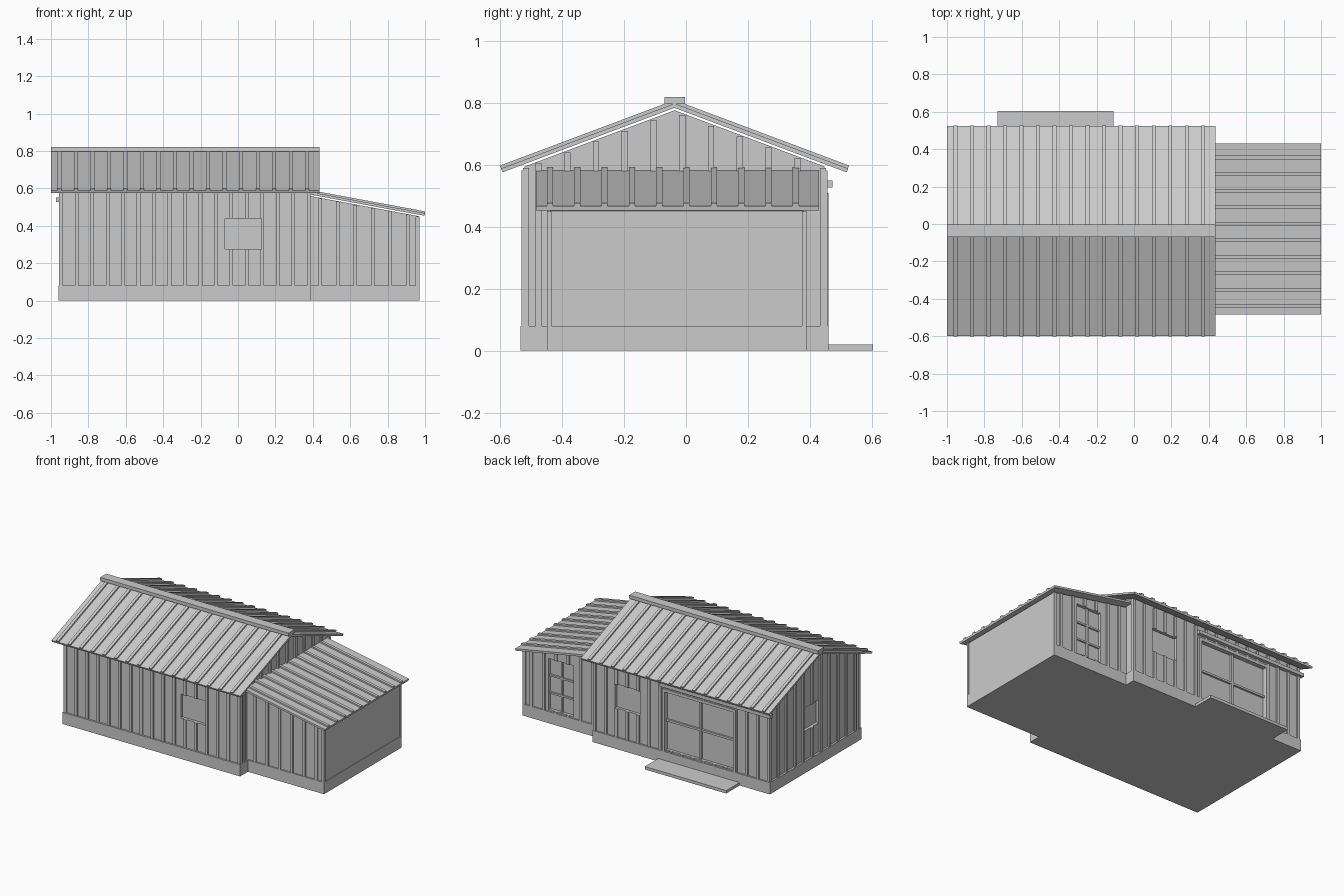
import bpy, bmesh

if "Cube" in bpy.data.objects:
    bpy.data.objects.remove(bpy.data.objects["Cube"])

YC = -0.037          # ridge line position
GABLE = 0.375        # main roof slope
LEAN = 0.1855        # annex roof slope


def add_prism(bm, profile, axis, a, b):
    """Extrude a 2D profile along axis: 'x' uses (y,z), 'y' uses (x,z)."""
    def pt(p, t):
        return (t, p[0], p[1]) if axis == 'x' else (p[0], t, p[1])
    lo = [bm.verts.new(pt(p, a)) for p in profile]
    hi = [bm.verts.new(pt(p, b)) for p in profile]
    n = len(profile)
    bm.faces.new(lo)
    bm.faces.new(hi[::-1])
    for i in range(n):
        j = (i + 1) % n
        bm.faces.new((lo[i], hi[i], hi[j], lo[j]))


def add_box(bm, x0, x1, y0, y1, z0, z1):
    add_prism(bm, [(x0, z0), (x1, z0), (x1, z1), (x0, z1)], 'y', y0, y1)


def finish(bm, name):
    bmesh.ops.recalc_face_normals(bm, faces=bm.faces[:])
    me = bpy.data.meshes.new(name)
    bm.to_mesh(me)
    bm.free()
    ob = bpy.data.objects.new(name, me)
    bpy.context.scene.collection.objects.link(ob)
    return ob


def boxes(name, items):
    bm = bmesh.new()
    for it in items:
        add_box(bm, *it)
    return finish(bm, name)


def prisms(name, profile, axis, spans):
    bm = bmesh.new()
    for a, b in spans:
        add_prism(bm, profile, axis, a, b)
    return finish(bm, name)


def series(a, b, n):
    return [a + (b - a) * i / (n - 1) for i in range(n)]


# foundations and step
boxes("main_foundation", [(-0.96, 0.39, -0.535, 0.46, 0, 0.08)])
boxes("annex_foundation", [(0.38, 0.97, -0.45, 0.39, 0, 0.08)])
boxes("back_step", [(-0.73, -0.11, 0.45, 0.605, 0, 0.02)])

# main walls with gable ends
H = 0.485


def gable_z(y):
    return 0.777 - GABLE * abs(y - YC)


def annex_z(x):
    return 0.583 - LEAN * (x - 0.375) - 0.022


main_walls = prisms("main_walls", [(YC - H, 0.07), (YC + H, 0.07), (YC + H, gable_z(YC + H)),
                                   (YC, gable_z(YC)), (YC - H, gable_z(YC - H))],
                    'x', [(-0.947, 0.378)])
annex_walls = prisms("annex_walls", [(0.37, 0.07), (0.965, 0.07), (0.965, annex_z(0.965)),
                                     (0.37, annex_z(0.37))], 'y', [(-0.44, 0.38)])

# wall battens
W = 0.01
long_x = series(-0.945, 0.378, 17)
front = [(x - W, x + W, YC - H - 0.009, YC - H + 0.005, 0.08, 0.583) for x in long_x]
back = [(x - W, x + W, YC + H - 0.005, YC + H + 0.009, 0.08, 0.583) for x in long_x]
end_y = [YC - H + 0.005] + [-0.477 + 0.093 * i for i in range(10)] + [YC + H - 0.005]
ends = []
for y in end_y:
    top = min(gable_z(y - W), gable_z(y + W)) - 0.002
    ends.append((-0.957, -0.942, y - W, y + W, 0.08, top))
    ends.append((0.373, 0.388, y - W, y + W, 0.08, top))
main_battens = [boxes("front_battens", front), boxes("back_battens", back),
                boxes("gable_battens", ends)]
annex_x = [0.44 + 0.0935 * i for i in range(6)] + [0.96]
annex_front = boxes("annex_front_battens",
                    [(x - W, x + W, -0.449, -0.435, 0.08, annex_z(x + W)) for x in annex_x])
annex_back = boxes("annex_back_battens",
                   [(x - W, x + W, 0.375, 0.389, 0.08, annex_z(x + W)) for x in annex_x])


# recessed openings
def cut(targets, name, box):
    cutter = boxes(name, [box])
    for ob in targets:
        mod = ob.modifiers.new(name, 'BOOLEAN')
        mod.operation = 'DIFFERENCE'
        mod.solver = 'EXACT'
        mod.object = cutter
        with bpy.context.temp_override(object=ob, active_object=ob, selected_objects=[ob]):
            bpy.ops.object.modifier_apply(modifier=name)
    bpy.data.objects.remove(cutter)


cut([main_walls, main_battens[0]], "front_window_cut", (-0.07, 0.125, -0.6, -0.503, 0.275, 0.44))
cut([main_walls, main_battens[1]], "back_window_cut", (0.035, 0.225, 0.43, 0.6, 0.275, 0.44))
cut([main_walls, main_battens[1]], "back_door_cut", (-0.68, -0.16, 0.43, 0.6, 0.09, 0.49))
cut([main_walls, main_battens[2]], "side_window_cut", (-1.1, -0.928, -0.09, 0.08, 0.28, 0.44))
cut([annex_walls, annex_back], "annex_door_cut", (0.59, 0.78, 0.36, 0.6, 0.09, 0.44))

# back door bars, surround and rail
boxes("back_door_bars", [(-0.427, -0.413, 0.425, 0.445, 0.09, 0.49),
                         (-0.68, -0.16, 0.425, 0.443, 0.283, 0.297)])
boxes("back_door_surround", [(-0.70, -0.68, 0.44, 0.46, 0.08, 0.51),
                             (-0.16, -0.14, 0.44, 0.46, 0.08, 0.51),
                             (-0.68, -0.16, 0.44, 0.46, 0.49, 0.51)])
boxes("sliding_door_rail", [(-0.972, -0.13, 0.445, 0.474, 0.527, 0.55)])

# annex door bars
boxes("annex_door_bars", [(0.679, 0.691, 0.355, 0.372, 0.09, 0.44),
                          (0.59, 0.78, 0.355, 0.37, 0.195, 0.207),
                          (0.59, 0.78, 0.355, 0.37, 0.315, 0.327)])


# main roof: sheet, raised seams and ridge cap
def chevron(top, thick, run):
    e = run - 0.35 * thick
    return [(YC - run, top - GABLE * run), (YC, top), (YC + run, top - GABLE * run),
            (YC + e, top - thick - GABLE * e), (YC, top - thick),
            (YC - e, top - thick - GABLE * e)]


prisms("main_roof_sheet", chevron(0.799, 0.014, 0.561), 'x', [(-1.0, 0.435)])
prisms("main_roof_seams", chevron(0.81, 0.013, 0.564), 'x',
       [(x - W, x + W) for x in series(-0.955, 0.37, 16)])
boxes("ridge_cap", [(-1.0, 0.435, YC - 0.033, YC + 0.033, 0.797, 0.82)])


# annex roof: sheet and raised seams
def lean(top, thick):
    x0, x1 = 0.375, 1.0
    e = x1 - 0.18 * thick
    return [(x0, top), (x1, top - LEAN * (x1 - x0)),
            (e, top - thick - LEAN * (e - x0)), (x0, top - thick)]


prisms("annex_roof_sheet", lean(0.583, 0.014), 'y', [(-0.484, 0.43)])
prisms("annex_roof_seams", lean(0.593, 0.012), 'y',
       [(y - W, y + W) for y in series(-0.44, 0.355, 10)])
